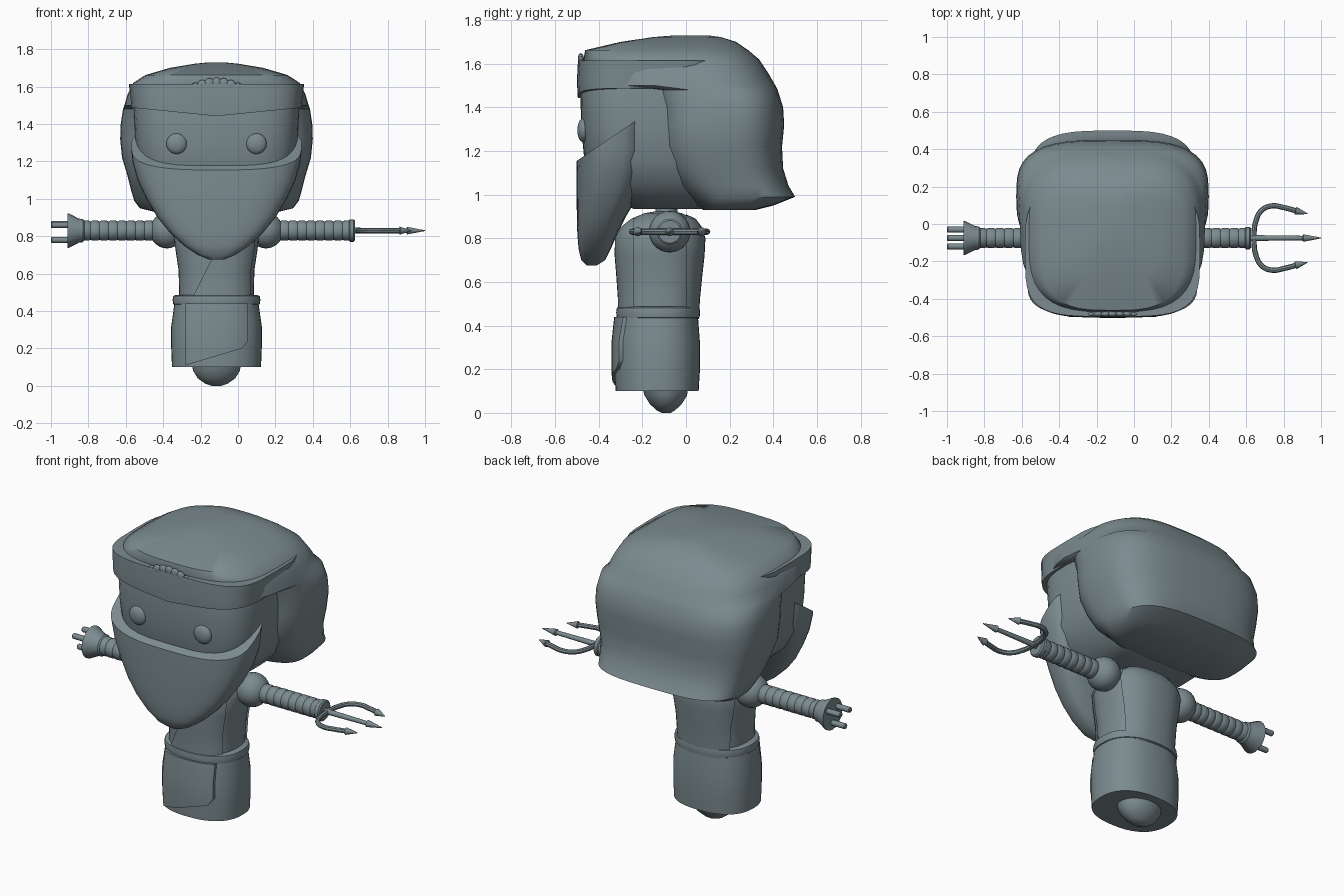
import bpy, bmesh
from math import cos, sin, pi, copysign
from mathutils import Vector, Matrix

if "Cube" in bpy.data.objects:
    bpy.data.objects.remove(bpy.data.objects["Cube"], do_unlink=True)

CX = -0.115               # middle of the figure
ARM_Y, ARM_Z = -0.075, 0.83

grey = bpy.data.materials.new("slate grey")
grey.use_nodes = True
color = (0.2, 0.26, 0.28, 1)
grey.diffuse_color = color
grey.node_tree.nodes["Principled BSDF"].inputs["Base Color"].default_value = color


def finish(obj, angle=40):
    obj.data.materials.clear()
    obj.data.materials.append(grey)
    bpy.ops.object.select_all(action="DESELECT")
    obj.select_set(True)
    bpy.context.view_layer.objects.active = obj
    bpy.ops.object.shade_smooth_by_angle(angle=angle * pi / 180)
    return obj


def skin(name, rings, cuts=(), angle=40):
    """Bridge rings of points, cap the ends, then cut away the side each plane faces."""
    bm = bmesh.new()
    loops = [[bm.verts.new(p) for p in ring] for ring in rings]
    for a, b in zip(loops, loops[1:]):
        for i in range(len(a)):
            j = (i + 1) % len(a)
            bm.faces.new((a[i], a[j], b[j], b[i]))
    bm.faces.new(loops[0][::-1])
    bm.faces.new(loops[-1])
    for co, no in cuts:
        res = bmesh.ops.bisect_plane(bm, geom=bm.verts[:] + bm.edges[:] + bm.faces[:],
                                     plane_co=co, plane_no=no, clear_outer=True)
        edges = [e for e in res["geom_cut"] if isinstance(e, bmesh.types.BMEdge)]
        bmesh.ops.holes_fill(bm, edges=edges, sides=0)
    bmesh.ops.recalc_face_normals(bm, faces=bm.faces[:])
    mesh = bpy.data.meshes.new(name)
    bm.to_mesh(mesh)
    bm.free()
    obj = bpy.data.objects.new(name, mesh)
    bpy.context.collection.objects.link(obj)
    return finish(obj, angle)


def loft(name, rows, power=2.0, grow=0.0, cuts=(), segs=40):
    """Rows are (z, front y, back y, half width); sections are superellipses."""
    rings = []
    for z, front, back, half in rows:
        ring = []
        for i in range(segs):
            t = 2 * pi * i / segs
            c, s = cos(t), sin(t)
            x = copysign(abs(c) ** (2 / power), c) * (half + grow)
            y = copysign(abs(s) ** (2 / power), s) * ((back - front) / 2 + grow)
            ring.append((CX + x, (front + back) / 2 + y, z))
        rings.append(ring)
    return skin(name, rings, cuts)


def lathe(name, profile, y=ARM_Y, z=ARM_Z, turn=0.0, segs=16):
    """Revolve (x, radius) points about a line along x, turned about z at the first point."""
    pivot = Vector((profile[0][0], y, z))
    rot = Matrix.Rotation(turn, 3, "Z")
    rings = []
    for x, r in profile:
        rings.append([pivot + rot @ Vector((x - pivot.x, r * cos(2 * pi * i / segs),
                                            r * sin(2 * pi * i / segs))) for i in range(segs)])
    return skin(name, rings, angle=35)


def ball(name, loc, size):
    bpy.ops.mesh.primitive_uv_sphere_add(segments=24, ring_count=14, location=loc)
    obj = bpy.context.object
    obj.name = name
    obj.scale = size
    return finish(obj)


# Hair with the swept-out tip at the nape
loft("hair", [(0.93, 0.08, 0.32, 0.33), (0.95, 0.04, 0.4, 0.41), (0.99, 0.0, 0.5, 0.44),
              (1.04, -0.06, 0.47, 0.455), (1.12, -0.11, 0.445, 0.475), (1.22, -0.145, 0.44, 0.505),
              (1.32, -0.155, 0.45, 0.515), (1.4, -0.165, 0.445, 0.512), (1.48, -0.2, 0.42, 0.5),
              (1.5, -0.43, 0.41, 0.493), (1.56, -0.455, 0.375, 0.475), (1.62, -0.47, 0.335, 0.445),
              (1.662, -0.462, 0.285, 0.38), (1.7, -0.3, 0.23, 0.25), (1.722, -0.15, 0.16, 0.12),
              (1.73, -0.05, 0.1, 0.04)], power=3.2)

# Head, eyes and face cloth
loft("head", [(0.935, -0.24, 0.15, 0.2), (0.96, -0.3, 0.18, 0.28), (1.05, -0.43, 0.2, 0.37),
              (1.15, -0.465, 0.2, 0.42), (1.3, -0.48, 0.2, 0.435), (1.5, -0.485, 0.2, 0.445),
              (1.58, -0.47, 0.2, 0.43)], power=3.6)
for side, name in ((1, "left_eye"), (-1, "right_eye")):
    ball(name, (CX + side * 0.213, -0.47, 1.295), (0.055, 0.028, 0.055))
loft("face_cloth", [(0.675, -0.455, -0.41, 0.04), (0.7, -0.48, -0.37, 0.1), (0.75, -0.492, -0.345, 0.175),
                    (0.82, -0.498, -0.315, 0.25), (0.9, -0.5, -0.275, 0.315), (1.0, -0.502, -0.215, 0.375),
                    (1.1, -0.502, -0.18, 0.422), (1.2, -0.5, -0.16, 0.45), (1.4, -0.495, -0.15, 0.465)],
     power=3.0, cuts=[((0, -0.5, 1.155), (0, -0.68, 1))])

# Headband, its lower edge dipping to a point in the middle
loft("headband", [(1.43, -0.495, 0.16, 0.452), (1.52, -0.5, 0.18, 0.46), (1.615, -0.495, 0.2, 0.468)],
     power=4.0, cuts=[((CX, 0, 1.442), (s * 0.1, 0, -1)) for s in (1, -1)])
for i in range(-3, 4):
    ball("headband_scallop", (CX + i * 0.038, -0.482, 1.622 - 0.003 * i * i), (0.026, 0.014, 0.026))

# Robe, made of a skirt, a torso and overlapping panels
skirt = [(0.1, -0.322, 0.058, 0.238), (0.2, -0.328, 0.064, 0.242), (0.32, -0.328, 0.064, 0.242),
         (0.44, -0.315, 0.055, 0.225)]
torso = [(0.43, -0.305, 0.05, 0.2), (0.52, -0.303, 0.055, 0.2), (0.62, -0.31, 0.065, 0.203),
         (0.72, -0.318, 0.076, 0.218), (0.8, -0.318, 0.08, 0.228), (0.85, -0.295, 0.065, 0.215),
         (0.89, -0.25, 0.035, 0.17), (0.915, -0.19, -0.02, 0.1), (0.925, -0.13, -0.07, 0.04)]
loft("skirt", skirt, power=2.4)
loft("torso", torso, power=2.5)
loft("front_lapel", torso, power=2.5, grow=0.009,
     cuts=[((0, -0.24, 0), (0, 1, 0)), ((-0.24, 0, 0.48), (-0.9, 0, 0.45))])
loft("back_panel", torso, power=2.5, grow=0.009, cuts=[((0, 0, 0), (0, -1, 0))])
loft("skirt_flap", skirt, power=2.4, grow=0.014,
     cuts=[((0, -0.2, 0), (0, 1, 0)), ((-0.28, 0, 0), (-1, 0, 0)), ((0.05, 0, 0), (1, 0, 0)),
           ((-0.28, 0, 0.11), (0.3, 0, -1)), ((0.03, 0, 0.21), (0.8, 0, -0.6))])
loft("belt", [(0.43, -0.305, 0.05, 0.215), (0.437, -0.317, 0.062, 0.231), (0.46, -0.32, 0.065, 0.235),
              (0.48, -0.317, 0.062, 0.231), (0.487, -0.305, 0.05, 0.215)], power=2.3)
loft("neck", [(0.9, -0.14, -0.04, 0.06), (0.97, -0.14, -0.04, 0.06)])
loft("base_knob", [(0.0, -0.11, -0.07, 0.025), (0.012, -0.135, -0.05, 0.06), (0.04, -0.165, -0.02, 0.1),
                   (0.08, -0.19, 0.005, 0.125), (0.12, -0.2, 0.01, 0.132)])

# Ribbed arms
for side, name in ((1, "left"), (-1, "right")):
    ball(name + "_shoulder", (CX + side * 0.265, ARM_Y, ARM_Z), (0.092, 0.095, 0.095))
    start = CX + side * 0.29
    ribs = []
    for i in range(9):
        x = start + side * i * 0.048
        ribs += [(x, 0.049), (x + side * 0.01, 0.054), (x + side * 0.038, 0.054)]
    lathe(name + "_arm", ribs, segs=20)

# Plug hand with three prongs
lathe("plug_hand", [(-0.82, 0.052), (-0.83, 0.062), (-0.85, 0.064), (-0.905, 0.092),
                    (-0.912, 0.092), (-0.912, 0.07)], segs=20)
for dy, dz in ((0.045, 0.035), (-0.045, 0.03), (0.0, -0.05)):
    lathe("plug_prong", [(-0.9, 0.016), (-0.995, 0.016), (-1.0, 0.012)], ARM_Y + dy, ARM_Z + dz, segs=12)

# Trident hand
lathe("trident_socket", [(0.59, 0.05), (0.598, 0.06), (0.618, 0.06), (0.625, 0.052)], segs=20)
lathe("middle_tine", [(0.615, 0.016), (0.9, 0.012), (0.905, 0.02), (1.0, 0.002)], segs=12)
for side, name in ((1, "left"), (-1, "right")):
    curve = bpy.data.curves.new(name + "_tine", "CURVE")
    curve.dimensions = "3D"
    curve.bevel_depth = 0.014
    curve.bevel_resolution = 2
    curve.use_fill_caps = True
    path = [(0.64, 0.0), (0.65, 0.085), (0.685, 0.15), (0.74, 0.172), (0.8, 0.163), (0.88, 0.142)]
    spline = curve.splines.new("BEZIER")
    spline.bezier_points.add(len(path) - 1)
    for point, (x, dy) in zip(spline.bezier_points, path):
        point.co = (x, ARM_Y + side * dy, ARM_Z)
        point.handle_left_type = point.handle_right_type = "AUTO"
    obj = bpy.data.objects.new(name + "_tine", curve)
    bpy.context.collection.objects.link(obj)
    bpy.ops.object.select_all(action="DESELECT")
    obj.select_set(True)
    bpy.context.view_layer.objects.active = obj
    bpy.ops.object.convert(target="MESH")
    finish(bpy.context.object)
    lathe(name + "_tine_tip", [(0.86, 0.012), (0.865, 0.021), (0.93, 0.002)],
          ARM_Y + side * 0.147, ARM_Z, turn=-side * 0.25, segs=12)
